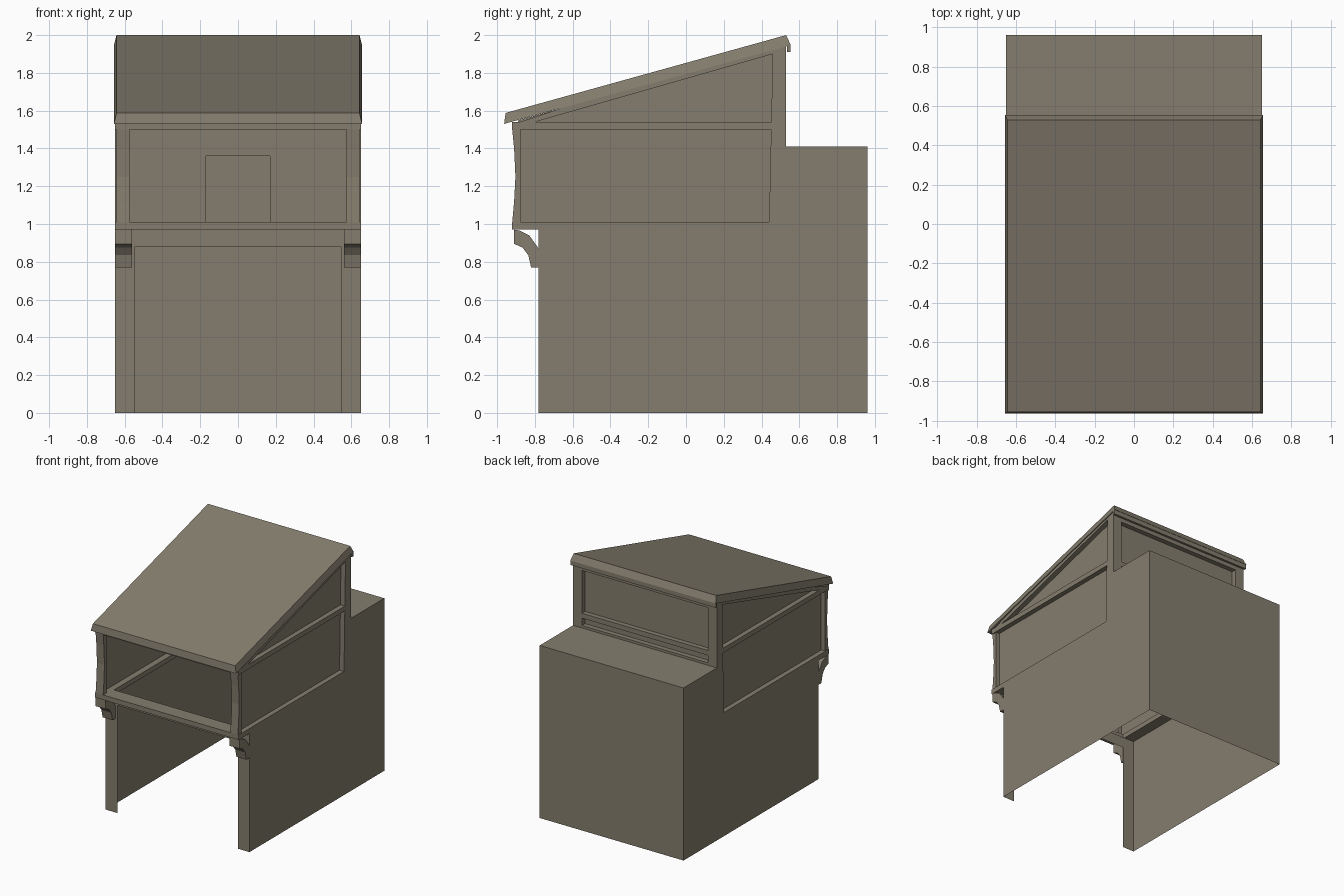
import bpy, bmesh

if "Cube" in bpy.data.objects:
    bpy.data.objects.remove(bpy.data.objects["Cube"])

mat = bpy.data.materials.new("weathered_grey_brown")
mat.diffuse_color = (0.235, 0.208, 0.158, 1)
mat.use_nodes = True
mat.node_tree.nodes["Principled BSDF"].inputs["Base Color"].default_value = mat.diffuse_color


def mesh(name, verts, faces):
    me = bpy.data.meshes.new(name)
    me.from_pydata(verts, [], faces)
    bm = bmesh.new()
    bm.from_mesh(me)
    bmesh.ops.recalc_face_normals(bm, faces=bm.faces)
    bm.to_mesh(me)
    bm.free()
    me.materials.append(mat)
    ob = bpy.data.objects.new(name, me)
    bpy.context.collection.objects.link(ob)
    return ob


def prism(name, prof, x0, x1):
    """Extrude a (y, z) profile between x0 and x1."""
    n = len(prof)
    v = [(x, y, z) for x in (x0, x1) for y, z in prof]
    f = [tuple(range(n)), tuple(range(n, 2 * n))]
    f += [(i, (i + 1) % n, n + (i + 1) % n, n + i) for i in range(n)]
    return mesh(name, v, f)


def box(name, x0, x1, y0, y1, z0, z1):
    return prism(name, [(y0, z0), (y1, z0), (y1, z1), (y0, z1)], x0, x1)


def sheet(name, pts):
    return mesh(name, pts, [tuple(range(len(pts)))])


def under(y):
    """Height of the roof underside at depth y."""
    return 1.535 + (y + 0.955) * 0.276


W = 0.65   # half width
P = 0.61   # recessed side panels

# Lower shell: open underneath, thin walls
sheet("back_wall", [(-W, .96, 0), (W, .96, 0), (W, .96, 1.41), (-W, .96, 1.41)])
sheet("back_ledge", [(-W, .53, 1.41), (W, .53, 1.41), (W, .96, 1.41), (-W, .96, 1.41)])
sheet("front_wall", [(-W, -.78, 0), (-.545, -.78, 0), (-.545, -.78, .88), (.545, -.78, .88),
                     (.545, -.78, 0), (W, -.78, 0), (W, -.78, .97), (-W, -.78, .97)])

# Floor ring of the upper storey
box("floor_front_beam", -W, W, -.92, -.80, .97, 1.01)
box("floor_back_beam", -.56, .56, .45, .53, .97, 1.01)

for s, side in ((-1, "left"), (1, "right")):
    a, b = s * P, s * W
    # Lower side wall
    wall = [(-.78, 0), (.96, 0), (.96, 1.41), (.45, 1.41), (.44, 1.01), (-.78, 1.01)]
    sheet(side + "_lower_wall", [(b, y, z) for y, z in wall])
    box(side + "_floor_beam", s * .56, b, -.80, .53, .97, 1.01)
    # Recessed panels: rectangle plus gable triangle
    panel = [(-.89, 1.01), (.50, 1.01), (.50, under(.5)), (-.89, under(-.89) - .005)]
    sheet(side + "_panel", [(a, y, z) for y, z in panel])
    # Frame around the panels
    box(side + "_middle_rail", a, b, -.92, .53, 1.50, 1.54)
    prism(side + "_back_post", [(.44, 1.01), (.53, 1.01), (.53, under(.53) + .02),
                                (.46, under(.46) + .02)], a, b)
    prism(side + "_rafter", [(-.88, 1.54), (-.80, 1.54), (.46, 1.90),
                             (.46, under(.46) + .01), (-.6, under(-.6))], a, b)
    # Bowed front post
    bow = [(-.92, 1.01), (-.91, 1.12), (-.903, 1.25), (-.91, 1.40), (-.92, 1.50)]
    prism(side + "_front_post", bow + [(-.875, 1.50), (-.875, 1.01)], s * .575, s * .643)
    # Curved bracket under the overhang
    arm = [(-.91, .97), (-.91, .895), (-.865, .875), (-.835, .835), (-.82, .77),
           (-.78, .77), (-.78, .87), (-.83, .94), (-.88, .965)]
    prism(side + "_bracket", arm, s * .56, b)
    # Upper back frame post
    box(side + "_rear_corner", s * .57, b, .49, .53, 1.41, under(.5))

# Front lintel
box("front_lintel", -W, W, -.92, -.87, 1.50, 1.54)

# Upper back wall with a doorway, and its frame rails
t = under(.49)
sheet("upper_back_wall", [(-P, .49, 1.01), (-.17, .49, 1.01), (-.17, .49, 1.36), (.17, .49, 1.36),
                          (.17, .49, 1.01), (P, .49, 1.01), (P, .49, t), (-P, .49, t)])
box("rear_bottom_rail", -.57, .57, .49, .53, 1.41, 1.43)
box("rear_rail", -.57, .57, .49, .53, 1.49, 1.53)
box("rear_top_rail", -.57, .57, .49, .53, 1.88, 1.95)

# Sloping roof slab, flared toward its underside
rx, tx = .657, .643
mesh("roof",
     [(-rx, -.963, 1.53), (rx, -.963, 1.53), (rx, .555, 1.947), (-rx, .555, 1.947),
      (-tx, -.955, 1.588), (tx, -.955, 1.588), (tx, .53, 2.0), (-tx, .53, 2.0)],
     [(0, 1, 2, 3), (4, 5, 6, 7), (0, 1, 5, 4), (1, 2, 6, 5), (2, 3, 7, 6), (3, 0, 4, 7)])
# Small lip at the back of the roof
box("roof_back_lip", -rx, rx, .535, .553, 1.91, 1.95)
